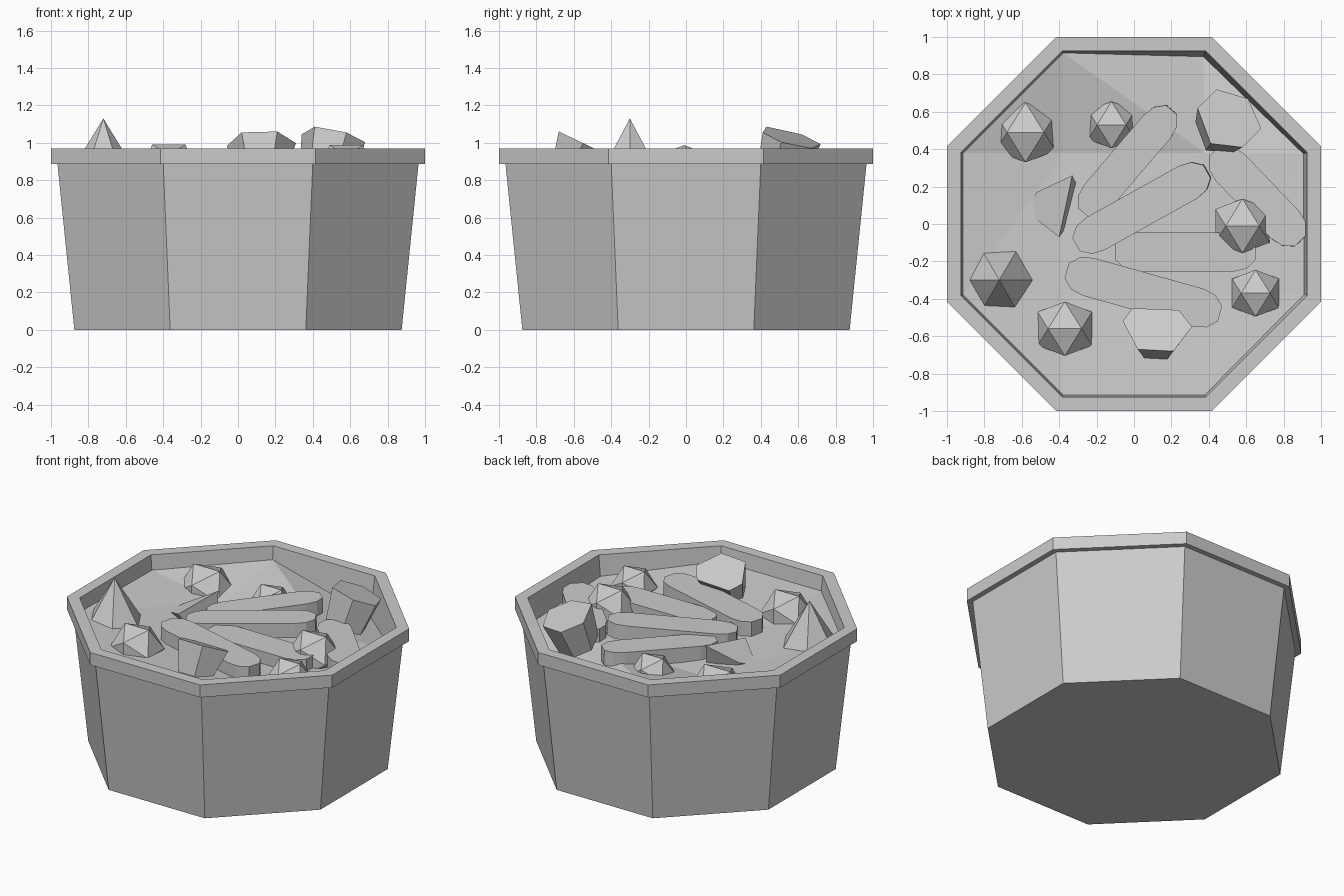
import bpy, bmesh, math
from mathutils import Vector, Matrix

if "Cube" in bpy.data.objects:
    bpy.data.objects.remove(bpy.data.objects["Cube"])


def finish(name, bm):
    bmesh.ops.recalc_face_normals(bm, faces=bm.faces)
    me = bpy.data.meshes.new(name)
    bm.to_mesh(me)
    bm.free()
    ob = bpy.data.objects.new(name, me)
    bpy.context.collection.objects.link(ob)
    return ob


def oct_pt(i, apothem, z):
    a = math.radians(22.5 + 45 * i)
    r = apothem / math.cos(math.radians(22.5))
    return Vector((r * math.cos(a), r * math.sin(a), z))


def hull(name, pts):
    bm = bmesh.new()
    for p in pts:
        bm.verts.new(p)
    res = bmesh.ops.convex_hull(bm, input=bm.verts)
    loose = [v for v in bm.verts if not v.link_faces]
    bmesh.ops.delete(bm, geom=loose, context='VERTS')
    bmesh.ops.dissolve_limit(bm, angle_limit=0.01, verts=bm.verts, edges=bm.edges)
    return finish(name, bm)


# Octagonal pot: tapered body, overhanging rim, inner wall
bm = bmesh.new()
profile = [(.875, 0), (.965, .885), (1, .885), (1, .97), (.925, .97), (.889, .65)]
rings = [[bm.verts.new(oct_pt(i, a, z)) for i in range(8)] for a, z in profile]
for r0, r1 in zip(rings, rings[1:]):
    for i in range(8):
        j = (i + 1) % 8
        bm.faces.new((r0[i], r0[j], r1[j], r1[i]))
bm.faces.new(rings[0])
finish("pot", bm)

# Uneven filling surface
bm = bmesh.new()
edge_z = [.80, .70, .88, .87, .88, .87, .87, .83]
outer = [bm.verts.new(oct_pt(i, .925 - (.97 - z) * .112, z)) for i, z in enumerate(edge_z)]
inner = [bm.verts.new((x, y, z)) for x, y, z in
         [(.38, .38, .80), (-.38, .38, .79), (-.38, -.38, .83), (.38, -.38, .82)]]
for k in range(4):
    a, b = outer[2 * k], outer[2 * k + 1]
    c, n, nxt = inner[k], inner[(k + 1) % 4], outer[(2 * k + 2) % 8]
    bm.faces.new((a, b, c))
    bm.faces.new((c, b, nxt))
    bm.faces.new((c, nxt, n))
bm.faces.new(inner[:3])
bm.faces.new((inner[0], inner[2], inner[3]))
finish("filling", bm)


# Long slices with clipped ends
def slice_piece(name, p0, p1, w, t=.10):
    p0, p1 = Vector(p0), Vector(p1)
    d = (p1 - p0).normalized()
    s = Vector((-d.y, d.x, 0)).normalized()
    up = d.cross(s)
    h = w / 2
    pts = []
    for end, sg in ((p0, -1), (p1, 1)):
        for along, side in ((0, .4), (0, -.4), (-.05, .85), (-.05, -.85), (-.12, 1), (-.12, -1)):
            q = end + d * sg * along + s * side * h
            pts += [q, q - up * t]
    hull(name, pts)


slice_piece("slice_1", (-.27, .06, .89), (.20, .61, .91), .19)
slice_piece("slice_2", (-.31, -.11, .90), (.39, .28, .94), .20)
slice_piece("slice_3", (-.10, -.15, .90), (.65, -.15, .90), .21)
slice_piece("slice_4", (-.36, -.25, .92), (.46, -.48, .92), .21)
slice_piece("slice_5", (.43, .39, .89), (.89, -.09, .90), .21)


# Tilted flat-topped chunks: outline on a sloped plane, thickened downward
def chunk(name, outline, z0, gx, gy, depth, taper):
    c = sum((Vector(p) for p in outline), Vector((0, 0))) / len(outline)
    n = Vector((-gx, -gy, 1)).normalized()
    top = [Vector((x, y, z0 + gx * (x - c.x) + gy * (y - c.y))) for x, y in outline]
    mid = Vector((c.x, c.y, z0))
    hull(name, top + [mid + (p - mid) * taper - n * depth for p in top])


chunk("chunk_back", [(.34, .62), (.44, .72), (.61, .67), (.68, .51), (.58, .41), (.41, .43)],
      1.025, -.22, -.30, .22, .8)
chunk("chunk_front", [(-.06, -.52), (-.01, -.45), (.24, -.46), (.31, -.55), (.21, -.68), (.02, -.67)],
      1.0, 0, -.48, .20, .65)
chunk("chunk_left", [(-.58, .07), (-.52, .17), (-.33, .26), (-.40, -.07)],
      .86, .5, .05, .13, .7)

# Round lumps: icosahedra with an edge on top
for k, (x, y, top, h) in enumerate([(-.58, .49, .935, .16), (-.12, .53, .91, .125),
                                    (.58, -.01, .987, .145), (.65, -.37, .955, .125),
                                    (-.37, -.56, .99, .145)]):
    p = (1 + 5 ** .5) / 2
    s = h / p
    pts = []
    for a in (-1, 1):
        for b in (-p, p):
            pts += [(a, 0, b), (0, b, a), (b, a, 0)]
    hull(f"lump_{k + 1}", [Vector(v) * s + Vector((x, y, top - h)) for v in pts])

# Pointed six-sided piece
bm = bmesh.new()
bmesh.ops.create_cone(bm, cap_ends=True, segments=6, radius1=.19, radius2=0, depth=.31,
                      matrix=Matrix.Translation((-.72, -.30, .975)) @ Matrix.Rotation(math.radians(30), 4, 'Z'))
cone = finish("pointed_piece", bm)
# turn the base so corners lie along x
if abs(max(v.co.x for v in cone.data.vertices) + .53) > .01:
    t = Matrix.Translation((-.72, -.30, 0))
    cone.data.transform(t @ Matrix.Rotation(math.radians(30), 4, 'Z') @ t.inverted())
